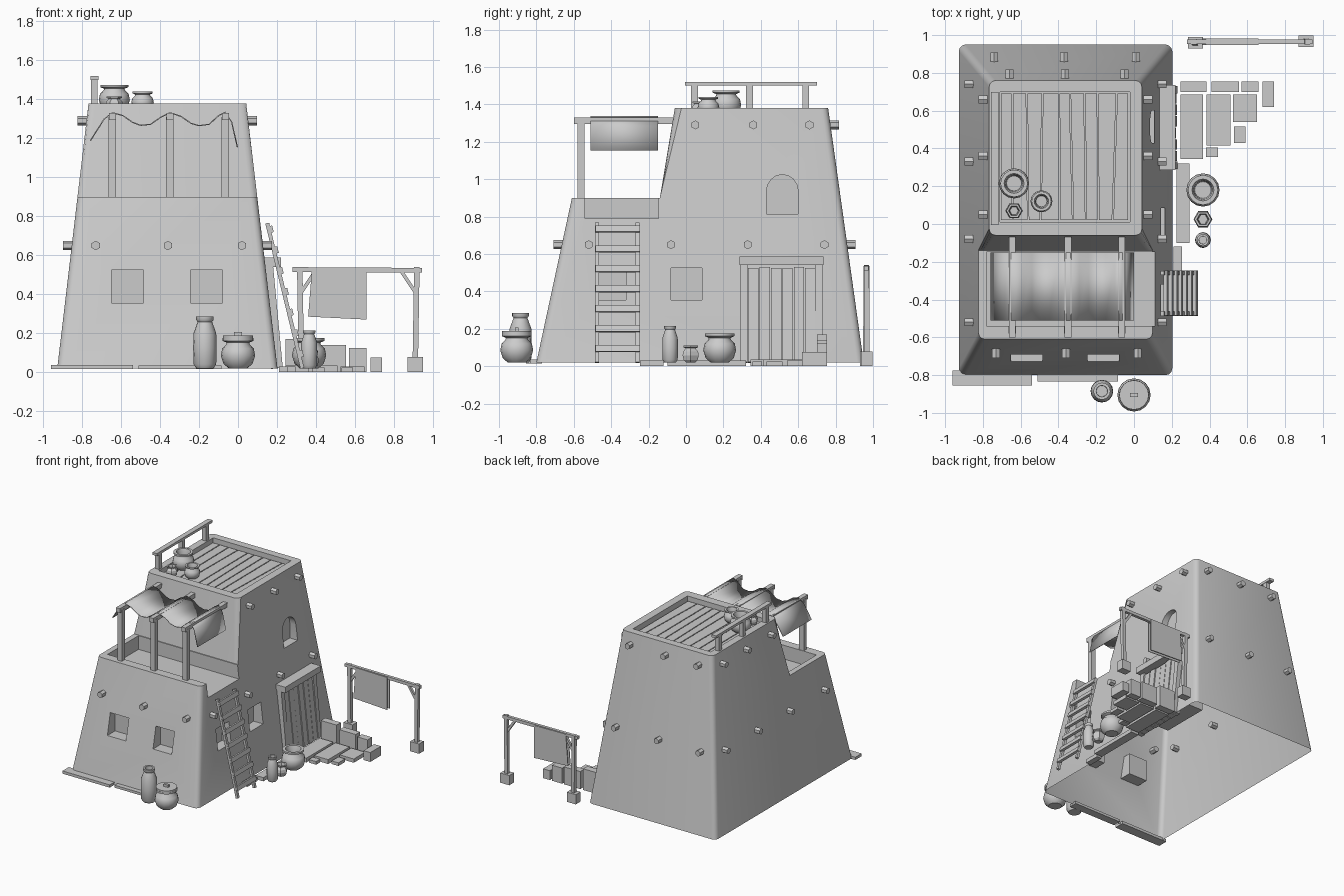
import bpy, bmesh, math, random
from mathutils import Vector

if "Cube" in bpy.data.objects:
    bpy.data.objects.remove(bpy.data.objects["Cube"])

random.seed(4)
BOX = [(3, 2, 1, 0), (4, 5, 6, 7), (0, 1, 5, 4), (1, 2, 6, 5), (2, 3, 7, 6), (3, 0, 4, 7)]


def make(name, verts, faces, smooth=False):
    me = bpy.data.meshes.new(name)
    me.from_pydata([tuple(v) for v in verts], [], faces)
    bm = bmesh.new()
    bm.from_mesh(me)
    bmesh.ops.recalc_face_normals(bm, faces=bm.faces)
    bm.to_mesh(me)
    bm.free()
    ob = bpy.data.objects.new(name, me)
    bpy.context.collection.objects.link(ob)
    if smooth:
        shade(ob)
    return ob


def shade(ob):
    bpy.ops.object.select_all(action='DESELECT')
    bpy.context.view_layer.objects.active = ob
    ob.select_set(True)
    bpy.ops.object.shade_smooth_by_angle(angle=math.radians(40))


def box(name, x0, x1, y0, y1, z0, z1):
    return make(name, [(x, y, z) for z in (z0, z1)
                       for x, y in ((x0, y0), (x1, y0), (x1, y1), (x0, y1))], BOX)


def beam(name, p, q, w, d=None, up=(0, 1, 0)):
    """Box-section bar from p to q: d along 'up', w across."""
    p, q, d = Vector(p), Vector(q), d or w
    side = (q - p).cross(Vector(up)).normalized()
    u = side.cross(q - p).normalized()
    ring = [side * (a * w / 2) + u * (b * d / 2) for a, b in ((-1, -1), (1, -1), (1, 1), (-1, 1))]
    return make(name, [p + r for r in ring] + [q + r for r in ring], BOX)


def extrude_x(name, prof, xa, xb):
    """Closed (y, z) profile between x = xa(z) and x = xb(z)."""
    n = len(prof)
    v = [(xa(z), y, z) for y, z in prof] + [(xb(z), y, z) for y, z in prof]
    f = [tuple(range(n)), tuple(range(2 * n - 1, n - 1, -1))]
    return make(name, v, f + [(i, (i + 1) % n, n + (i + 1) % n, n + i) for i in range(n)])


def lathe(name, x, y, z, r, h, prof, seg=16):
    v = [(x + a * r * math.cos(2 * math.pi * k / seg), y + a * r * math.sin(2 * math.pi * k / seg), z + b * h)
         for a, b in prof for k in range(seg)]
    n = len(prof)
    f = [(i * seg + k, i * seg + (k + 1) % seg, (i + 1) * seg + (k + 1) % seg, (i + 1) * seg + k)
         for i in range(n - 1) for k in range(seg)]
    f += [tuple(range(seg)), tuple(range((n - 1) * seg, n * seg))]
    return make(name, v, f, seg > 8)


def left(z):
    return -0.93 + 0.118 * z


def right(z):
    return 0.205 - 0.118 * z


# House shell: stepped side profile, battered walls, rounded corners
house = extrude_x('house_walls', [(-0.8, 0.02), (-0.61, 0.9), (-0.14, 0.9), (-0.06, 1.38),
                                  (0.76, 1.38), (0.95, 0.02)], left, right)
bm = bmesh.new()
bm.from_mesh(house.data)


def is_corner(e):
    a, b = e.verts
    return abs(a.co.z - b.co.z) > 0.1


bmesh.ops.bevel(bm, geom=[e for e in bm.edges if is_corner(e)], offset=0.035, segments=3,
                profile=0.5, affect='EDGES')
bm.to_mesh(house.data)
bm.free()

# Recesses cut in the shell: roof, terrace, windows, arched niche
cutters = [box('cut', -0.71, -0.02, 0.01, 0.7, 1.33, 1.6),
           box('cut', -0.78, 0.3, -0.54, -0.147, 0.79, 0.96)]
cutters += [box('cut', a, a + 0.165, -1, -0.63, 0.355, 0.525) for a in (-0.65, -0.245)]
cutters += [box('cut', 0.08, 0.5, a, a + 0.165, 0.355, 0.525) for a in (-0.485, -0.08)]
arch = [(0.43, 0.815), (0.6, 0.815)] + [(0.515 + 0.085 * math.cos(t * math.pi / 8),
                                         0.935 + 0.09 * math.sin(t * math.pi / 8)) for t in range(9)]
cutters.append(extrude_x('cut', arch, lambda z: 0.04, lambda z: 0.5))
bpy.context.view_layer.objects.active = house
for c in cutters:
    m = house.modifiers.new('cut', 'BOOLEAN')
    m.object, m.operation, m.solver = c, 'DIFFERENCE', 'EXACT'
    bpy.ops.object.modifier_apply(modifier=m.name)
    bpy.data.objects.remove(c)

# The underside is open
bm = bmesh.new()
bm.from_mesh(house.data)
bmesh.ops.delete(bm, geom=[f for f in bm.faces if all(v.co.z < 0.025 for v in f.verts)], context='FACES')
bm.to_mesh(house.data)
bm.free()
shade(house)

# Roof planks with uneven gaps
edges = [-0.705 + 0.68 * i / 9 for i in range(10)]
a0 = b0 = edges[0]
for i in range(9):
    a1, b1 = [edges[i + 1] + (random.uniform(-0.015, 0.015) if i < 8 else 0) for _ in range(2)]
    g = 0.007
    q = [(a0, 0.02), (a1 - g, 0.02), (b1 - g, 0.69), (b0, 0.69)]
    make('roof_plank', [(x, y, z) for z in (1.32, 1.345) for x, y in q], BOX)
    a0, b0 = a1, b1

# Beam ends poking through the walls
def peg(p, axis):
    d = Vector(axis)
    u, w = Vector((0, 0, 1)), d.cross(Vector((0, 0, 1)))
    ring = [(w * math.cos(k * math.pi / 3 + math.pi / 6) + u * math.sin(k * math.pi / 3 + math.pi / 6)) * 0.024
            for k in range(6)]
    p = Vector(p)
    make('beam_end', [p - d * 0.05 + r for r in ring] + [p + d * 0.045 + r for r in ring],
         [tuple(range(6)), tuple(range(11, 5, -1))] + [(k, (k + 1) % 6, 6 + (k + 1) % 6, 6 + k) for k in range(6)])


for z, ys in ((1.29, (0.05, 0.36, 0.66)), (0.65, (-0.52, -0.08, 0.33, 0.74))):
    for y in ys:
        peg((right(z), y, z), (1, 0, 0))
        peg((left(z), y, z), (-1, 0, 0))
for z, xs in ((1.29, (-0.66, -0.365, -0.05)), (0.65, (-0.74, -0.37, 0.01))):
    for x in xs:
        peg((x, 0.953 - 0.14 * z, z), (0, 1, 0))
for x in (-0.73, -0.36, 0.02):
    peg((x, -0.664, 0.65), (0, -1, 0))

# Awning frame and cloth
for x in (-0.645, -0.35, -0.065):
    box('awning_post', x - 0.02, x + 0.02, -0.58, -0.543, 0.88, 1.31)
    box('awning_beam', x - 0.018, x + 0.018, -0.6, -0.05, 1.295, 1.33)
wave = [(-0.76, 1.19), (-0.69, 1.3), (-0.645, 1.335), (-0.59, 1.32), (-0.54, 1.285), (-0.5, 1.27),
        (-0.45, 1.275), (-0.4, 1.31), (-0.35, 1.335), (-0.29, 1.315), (-0.24, 1.28), (-0.2, 1.268),
        (-0.15, 1.275), (-0.1, 1.32), (-0.065, 1.338), (-0.03, 1.285), (0, 1.155)]
n = len(wave)
cloth = make('awning_cloth', [(x, y, z) for y in (-0.51, -0.15) for x, z in wave],
             [(i, i + 1, n + i + 1, n + i) for i in range(n - 1)], True)
cloth.modifiers.new('thickness', 'SOLIDIFY').thickness = 0.006

# Roof railing
box('rail_bar', -0.757, -0.717, -0.005, 0.7, 1.5, 1.52)
for y in (0.045, 0.34, 0.64):
    box('rail_post', -0.755, -0.72, y - 0.018, y + 0.018, 1.36, 1.505)

# Ladder
foot, head = Vector((0.33, 0, 0.02)), Vector((0.15, 0, 0.765))
for y in (-0.475, -0.26):
    o = Vector((0, y, 0))
    beam('ladder_rail', foot + o, head + o, 0.02, 0.022)
for i in range(7):
    p = foot.lerp(head, 0.1 + 0.143 * i) + Vector((0.012, 0, 0))
    beam('ladder_rung', p + Vector((0, -0.485, 0)), p + Vector((0, -0.245, 0)), 0.035, 0.02, (1, 0, 0.25))

# Door: lintel, leaning jambs and planks
box('door_lintel', 0.1, 0.22, 0.285, 0.735, 0.54, 0.588)
for y in (0.31, 0.71):
    beam('door_jamb', (0.2, y, 0.02), (0.15, y, 0.545), 0.06, 0.04)
for i in range(6):
    y = 0.36 + 0.061 * i
    dx = random.uniform(-0.004, 0.004)
    beam('door_plank', (0.2 + dx, y, 0.02), (0.145 + dx, y, 0.53 - random.uniform(0, 0.01)), 0.05, 0.055)

# Paving stones, stepped garden wall and plinth stones: x0, x1, y0, y1, height
for s in ((0.245, 0.365, 0.345, 0.685, 0.035), (0.385, 0.51, 0.415, 0.685, 0.035),
          (0.525, 0.65, 0.54, 0.685, 0.03), (0.53, 0.59, 0.43, 0.515, 0.025), (0.38, 0.445, 0.355, 0.405, 0.025),
          (0.225, 0.295, -0.1, 0.32, 0.03), (0.21, 0.255, -0.245, -0.12, 0.03)):
    box('paving_stone', *s[:4], 0, s[4])
for s in ((0.245, 0.385, 0.7, 0.755, 0.17), (0.41, 0.555, 0.7, 0.755, 0.14),
          (0.57, 0.66, 0.7, 0.755, 0.125), (0.68, 0.74, 0.62, 0.755, 0.075)):
    box('garden_wall_block', *s[:4], 0, s[4])
box('plinth_stone', -0.96, -0.54, -0.855, -0.775, 0.015, 0.037)
box('plinth_stone', -0.51, -0.085, -0.835, -0.77, 0.015, 0.035)

# Pots and jars
pot = [(0.55, 0), (0.85, 0.15), (1, 0.42), (0.92, 0.65), (0.68, 0.79), (0.66, 0.85), (0.9, 0.91),
       (0.9, 1), (0.66, 1), (0.56, 0.8), (0.5, 0.3)]
jar = [(0.75, 0), (0.97, 0.08), (1, 0.4), (0.97, 0.68), (0.7, 0.85), (0.62, 0.9), (0.75, 0.94),
       (0.75, 1), (0.5, 1), (0.48, 0.7)]
lathe('front_jar', -0.17, -0.885, 0.02, 0.06, 0.265, jar)
lathe('front_pot', 0.0, -0.905, 0.02, 0.088, 0.155, pot)
lathe('pot_lid', 0.0, -0.905, 0.168, 0.078, 0.02, [(1, 0), (1, 1)])
box('lid_handle', -0.02, 0.02, -0.915, -0.895, 0.185, 0.207)
lathe('side_pot', 0.365, 0.18, 0.02, 0.088, 0.155, pot)
lathe('side_small_pot', 0.365, 0.025, 0.02, 0.05, 0.09, pot, 6)
lathe('side_jar', 0.365, -0.085, 0.02, 0.042, 0.195, jar, 12)
lathe('roof_pot', -0.635, 0.215, 1.34, 0.08, 0.135, pot)
lathe('roof_medium_pot', -0.49, 0.12, 1.34, 0.058, 0.1, pot)
lathe('roof_small_pot', -0.635, 0.07, 1.34, 0.045, 0.075, pot, 6)

# Drying rack with hanging cloth
beam('rack_bar', (0.28, 0.965, 0.527), (0.945, 0.965, 0.523), 0.024)
for x, s, y in ((0.325, 1, 0.96), (0.91, -1, 0.968)):
    box('rack_foot', x - 0.04, x + 0.04, y - 0.03, y + 0.03, 0, 0.078)
    beam('rack_post', (x, y, 0.05), (x - s * 0.008, 0.965, 0.54), 0.028)
    beam('rack_brace', (x, 0.965, 0.41), (x + s * 0.07, 0.965, 0.515), 0.018)
rack = [(0.38, 0.535), (0.66, 0.53), (0.66, 0.27), (0.36, 0.285)]
make('hanging_cloth', [(x, y, z) for y in (0.948, 0.953) for x, z in rack], BOX)
make('hanging_cloth_back', [(x, y, z) for y in (0.977, 0.982) for x, z in rack], BOX)
